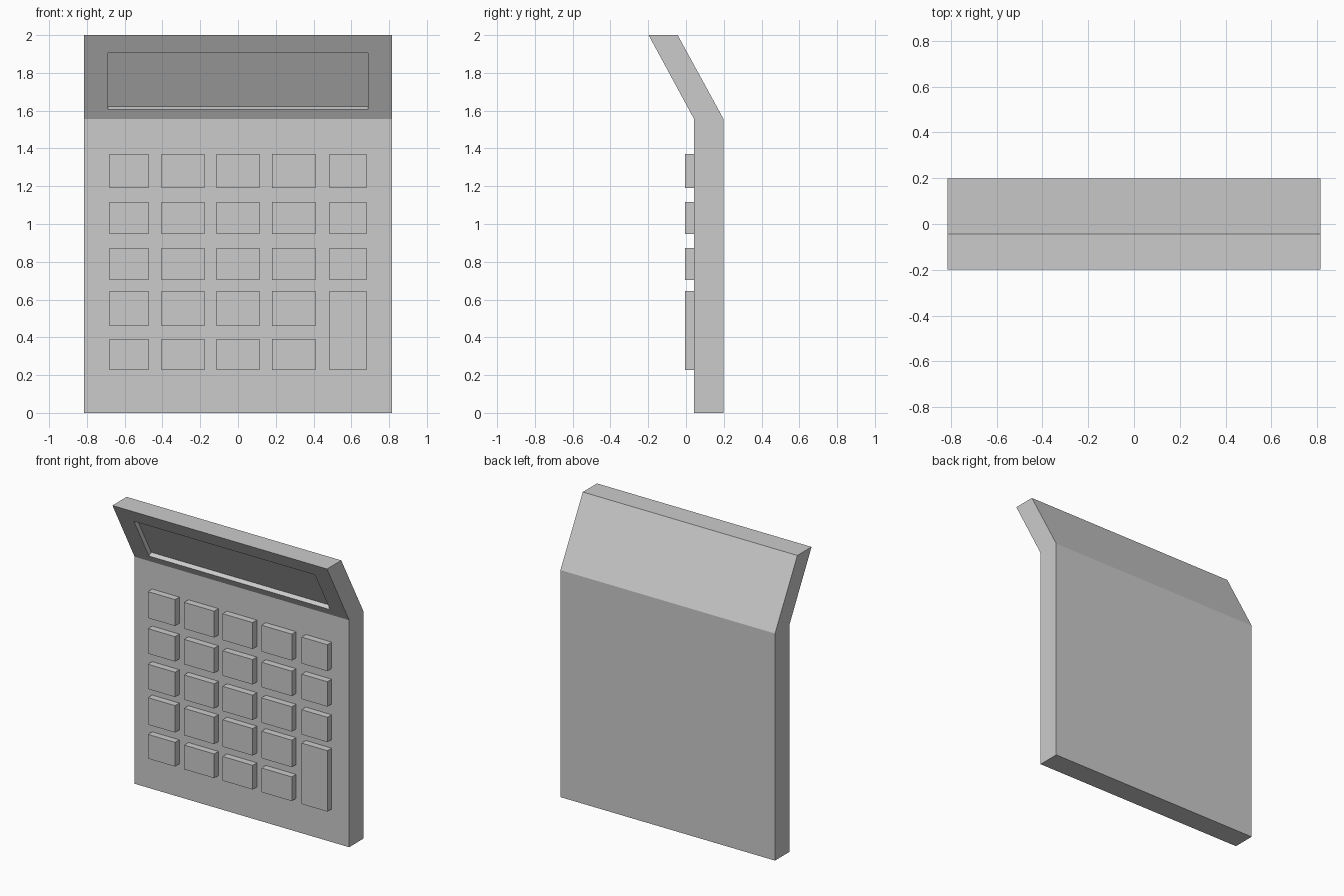
import bpy
import bmesh
from mathutils import Vector

if "Cube" in bpy.data.objects:
    bpy.data.objects.remove(bpy.data.objects["Cube"], do_unlink=True)

# One plain grey plastic
grey = bpy.data.materials.new("grey_plastic")
grey.use_nodes = True
GREY = (0.6, 0.6, 0.6, 1.0)
grey.diffuse_color = GREY
grey.node_tree.nodes["Principled BSDF"].inputs["Base Color"].default_value = GREY


def finish(bm, name):
    mesh = bpy.data.meshes.new(name)
    bm.to_mesh(mesh)
    bm.free()
    mesh.materials.append(grey)
    obj = bpy.data.objects.new(name, mesh)
    bpy.context.collection.objects.link(obj)
    return obj


# Body: bent side profile (y, z) extruded across the width
HALF_W = 0.814
FRONT, BACK, BEND = 0.042, 0.198, 1.557
TOP_FRONT, TOP_BACK = -0.198, -0.044
profile = [(FRONT, 0), (BACK, 0), (BACK, BEND),
           (TOP_BACK, 2), (TOP_FRONT, 2), (FRONT, BEND)]
bm = bmesh.new()
side = bm.faces.new([bm.verts.new((-HALF_W, y, z)) for y, z in profile])
extruded = bmesh.ops.extrude_face_region(bm, geom=[side])["geom"]
bmesh.ops.translate(bm, vec=(2 * HALF_W, 0, 0),
                    verts=[g for g in extruded if isinstance(g, bmesh.types.BMVert)])
bmesh.ops.recalc_face_normals(bm, faces=bm.faces)

# Sunken display window in the tilted face
bm.normal_update()
screen = min(bm.faces, key=lambda f: f.normal.dot(Vector((0, 0.876, 0.482))) 
             + (10 if f.calc_center_median().z < BEND else 0))
bmesh.ops.inset_individual(bm, faces=[screen], thickness=0.05, depth=0)
middle = screen.calc_center_median()
for v in screen.verts:
    z = 1.906 if v.co.z > middle.z else 1.606
    t = (z - BEND) / (2 - BEND)
    v.co = (0.687 if v.co.x > 0 else -0.687, FRONT + t * (TOP_FRONT - FRONT), z)
bm.normal_update()
bmesh.ops.inset_individual(bm, faces=[screen], thickness=0, depth=-0.031)
finish(bm, "body")

# Keys: column and row extents, with one double-height key at lower right
columns = [(-0.681, -0.475), (-0.406, -0.178), (-0.114, 0.114),
           (0.181, 0.411), (0.485, 0.681)]
rows = [(1.190, 1.371), (0.946, 1.117), (0.703, 0.873), (0.459, 0.644), (0.226, 0.392)]
KEY_FRONT, KEY_BACK = -0.004, FRONT + 0.004


def key(name, xs, zs):
    bm = bmesh.new()
    bmesh.ops.create_cube(bm, size=1)
    bmesh.ops.scale(bm, vec=(xs[1] - xs[0], KEY_BACK - KEY_FRONT, zs[1] - zs[0]), verts=bm.verts)
    bmesh.ops.translate(bm, vec=(sum(xs) / 2, (KEY_FRONT + KEY_BACK) / 2, sum(zs) / 2),
                        verts=bm.verts)
    finish(bm, name)


for r, zs in enumerate(rows):
    for c, xs in enumerate(columns):
        if not (c == 4 and r >= 3):
            key(f"key_row{r + 1}_col{c + 1}", xs, zs)
key("tall_key", columns[4], (rows[4][0], rows[3][1]))
